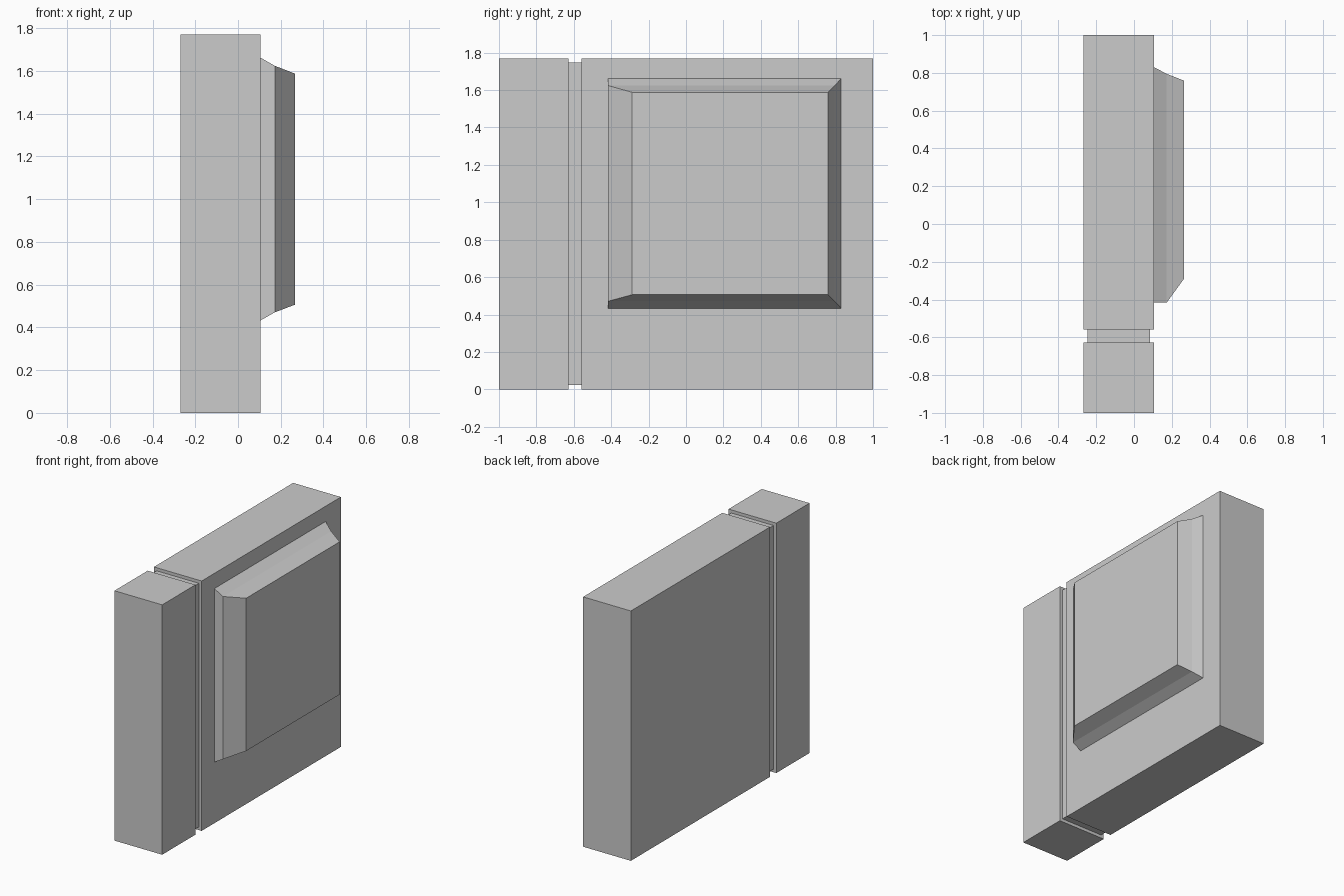
import bpy
import bmesh

if "Cube" in bpy.data.objects:
    bpy.data.objects.remove(bpy.data.objects["Cube"])


def loft(name, rings):
    """Skin a list of four-cornered rings and cap both ends."""
    bm = bmesh.new()
    loops = [[bm.verts.new(p) for p in ring] for ring in rings]
    for a, b in zip(loops, loops[1:]):
        for i in range(4):
            j = (i + 1) % 4
            bm.faces.new((a[i], a[j], b[j], b[i]))
    bm.faces.new(loops[0])
    bm.faces.new(loops[-1])
    bmesh.ops.recalc_face_normals(bm, faces=bm.faces)
    mesh = bpy.data.meshes.new(name)
    bm.to_mesh(mesh)
    bm.free()
    obj = bpy.data.objects.new(name, mesh)
    bpy.context.collection.objects.link(obj)
    return obj


def section_y(y, inset):
    """Slab cross-section at a given y."""
    x0, x1, z0, z1 = -0.268 + inset, 0.106 - inset, inset, 1.77 - inset
    return [(x0, y, z0), (x1, y, z0), (x1, y, z1), (x0, y, z1)]


def section_x(x, y0, y1, z0, z1):
    """Panel outline at a given x."""
    return [(x, y0, z0), (x, y1, z0), (x, y1, z1), (x, y0, z1)]


# Slab with a shallow groove running all the way round
groove = 0.022
loft("slab", [section_y(y, d) for y, d in (
    (-1.0, 0), (-0.628, 0), (-0.628, groove),
    (-0.558, groove), (-0.558, 0), (1.0, 0))])

# Raised panel with two-step bevelled rim, steeper on the groove side
loft("raised_panel", [
    section_x(0.106, -0.416, 0.83, 0.433, 1.662),
    section_x(0.173, -0.416, 0.795, 0.471, 1.624),
    section_x(0.266, -0.288, 0.758, 0.506, 1.588)])
